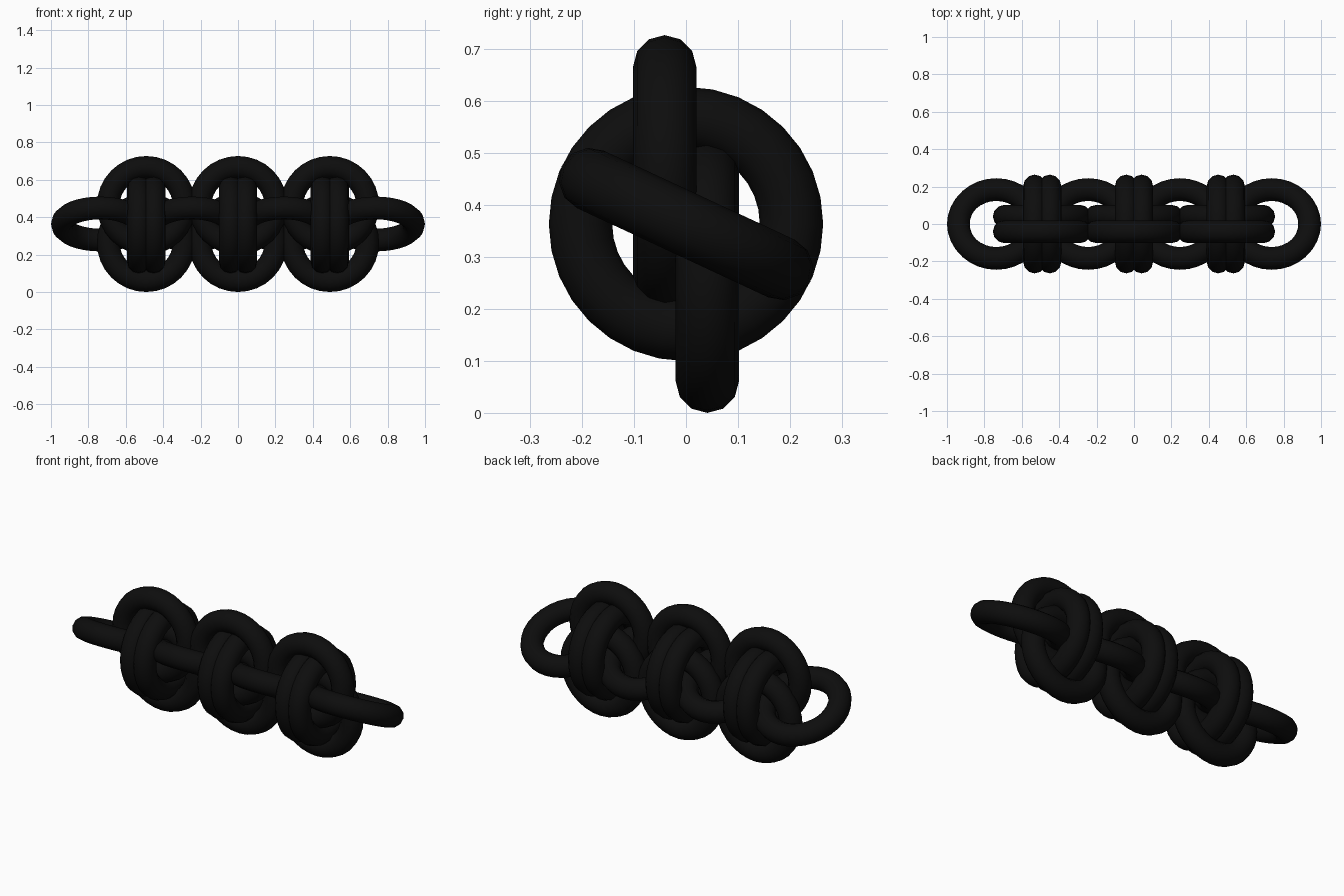
import bpy, math

if "Cube" in bpy.data.objects:
    bpy.data.objects.remove(bpy.data.objects["Cube"])

MAJOR, MINOR = 0.203, 0.061      # ring radius, wire radius
Z = (0.727) / 2                  # chain axis height
PITCH = 2 * (1 - MAJOR - MINOR) / 3
RISE = Z - MAJOR - MINOR         # vertical shift of the face rings
SIDE = 0.041                     # half spacing of paired rings

mat = bpy.data.materials.new("black_metal")
mat.diffuse_color = (0.004, 0.004, 0.004, 1)
mat.use_nodes = True
mat.node_tree.nodes["Principled BSDF"].inputs["Base Color"].default_value = mat.diffuse_color


def ring(name, loc, rot):
    bpy.ops.mesh.primitive_torus_add(
        major_segments=32, minor_segments=12, major_radius=MAJOR,
        minor_radius=MINOR, location=loc, rotation=rot)
    ob = bpy.context.object
    ob.name = name
    ob.data.materials.append(mat)
    bpy.ops.object.shade_smooth()


# Tilted connecting rings along the axis
for i in range(4):
    ring(f"connector_ring_{i}", ((i - 1.5) * PITCH, 0, Z), (math.radians(-25), 0, 0))

# Knots: a pair of rings across the axis and a staggered pair facing front
for i in (-1, 0, 1):
    for s in (-1, 1):
        ring(f"cross_ring_{i}_{s}", (i * PITCH + s * SIDE, 0, Z), (0, math.pi / 2, 0))
        ring(f"face_ring_{i}_{s}", (i * PITCH, s * SIDE, Z - s * RISE), (math.pi / 2, 0, 0))
